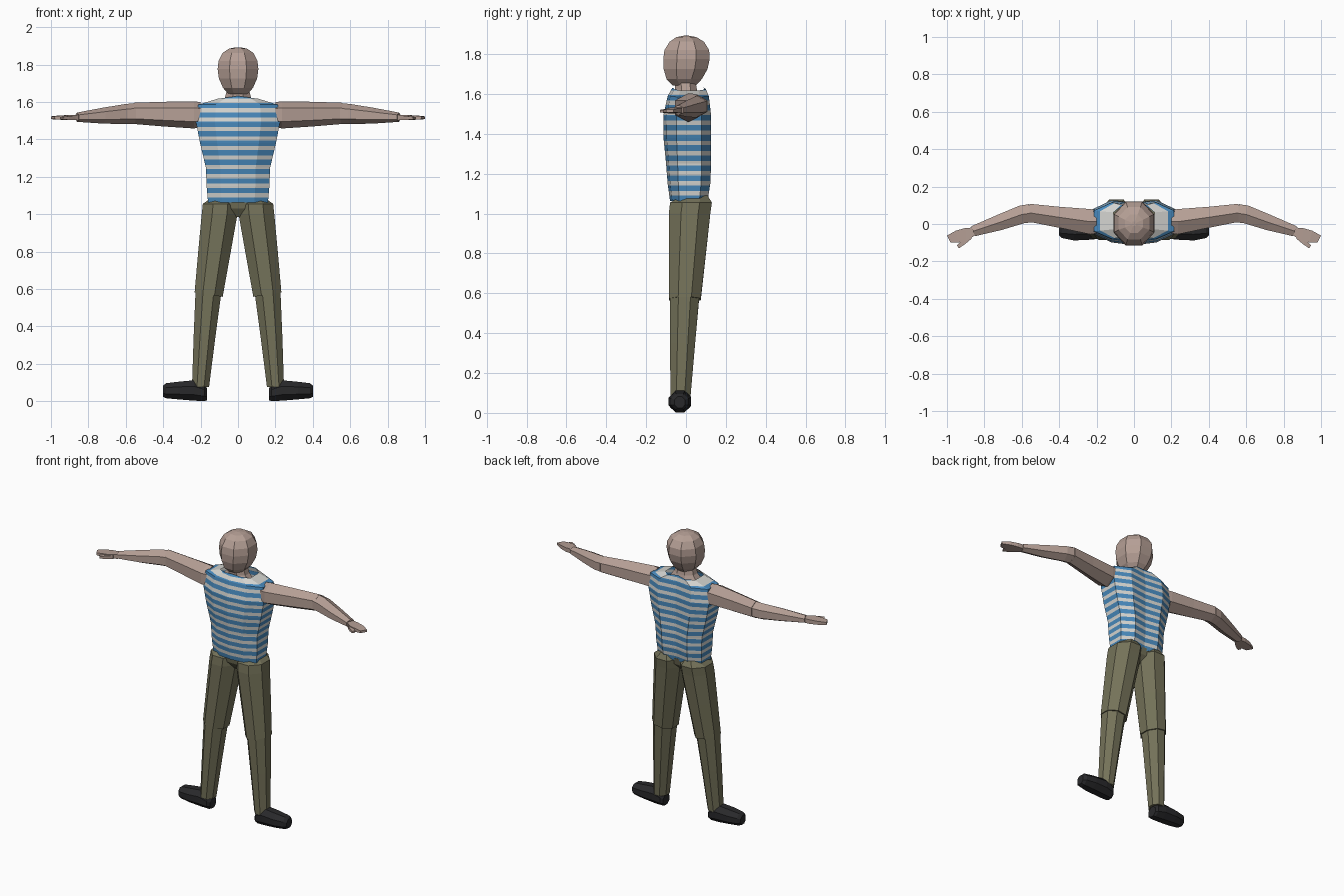
import bpy, bmesh, math
from mathutils import Vector


def material(name, rgb):
    m = bpy.data.materials.new(name)
    m.diffuse_color = (*rgb, 1)
    return m


SKIN = material("skin", (0.46, 0.345, 0.30))
BLUE = material("shirt blue", (0.065, 0.25, 0.50))
WHITE = material("shirt white", (0.66, 0.66, 0.63))
OLIVE = material("trouser olive", (0.175, 0.168, 0.10))
BLACK = material("shoe black", (0.022, 0.022, 0.024))


def loft(name, rings, mats, mirror=False, caps=(True, True)):
    """Skin a list of equal-length point rings with flat quads."""
    bm = bmesh.new()
    rows = [[bm.verts.new(p) for p in r] for r in rings]
    n = len(rows[0])
    for a, b in zip(rows, rows[1:]):
        for i in range(n):
            j = (i + 1) % n
            bm.faces.new((a[i], a[j], b[j], b[i]))
    if caps[0]:
        bm.faces.new(rows[0][::-1])
    if caps[1]:
        bm.faces.new(rows[-1])
    bmesh.ops.recalc_face_normals(bm, faces=bm.faces)
    me = bpy.data.meshes.new(name)
    bm.to_mesh(me)
    bm.free()
    for m in mats:
        me.materials.append(m)
    ob = bpy.data.objects.new(name, me)
    bpy.context.collection.objects.link(ob)
    if mirror:
        ob.modifiers.new("mirror", 'MIRROR').use_mirror_merge = False
    return ob


def ring(c, u, v, n, turn=0.5):
    """Polygon around c with half-axes u and v, sized to its flat sides."""
    k = 1 / math.cos(math.pi / n) if turn else 1
    c, u, v = Vector(c), Vector(u), Vector(v)
    return [c + k * (math.cos(a) * u + math.sin(a) * v)
            for a in (2 * math.pi * (i + turn) / n for i in range(n))]


def level(z, x0, x1, y0, y1, n=8, tilt=0.0):
    """Horizontal ring filling a box; tilt raises its +x side."""
    return ring(((x0 + x1) / 2, (y0 + y1) / 2, z),
                ((x1 - x0) / 2, 0, tilt), (0, (y1 - y0) / 2, 0), n)


def upright(x, y0, y1, z0, z1, n=6, skew=0.0, turn=0.5):
    """Ring across the x axis; skew shifts its +y side along x."""
    return ring((x, (y0 + y1) / 2, (z0 + z1) / 2),
                (skew, (y1 - y0) / 2, 0), (0, 0, (z1 - z0) / 2), n, turn)


# Head and neck
loft("head", [level(z, -w, w, f, b) for z, w, f, b in (
    (1.642, 0.050, -0.065, 0.050), (1.675, 0.080, -0.098, 0.080),
    (1.725, 0.102, -0.112, 0.108), (1.775, 0.109, -0.114, 0.119),
    (1.820, 0.104, -0.108, 0.116), (1.862, 0.082, -0.082, 0.090),
    (1.885, 0.048, -0.048, 0.052), (1.892, 0.012, -0.012, 0.014))], [SKIN])
loft("neck", [level(z, -w, w, f, b) for z, w, f, b in (
    (1.57, 0.11, -0.075, 0.07), (1.622, 0.070, -0.055, 0.055),
    (1.68, 0.055, -0.055, 0.045))], [SKIN])


# Shirt: half outline mirrored round, shoulders dropping away from the collar
def shirt_ring(z, w, f, b, drop=0.0):
    half = [(0, f), (0.55 * w, f * 0.86), (w, f * 0.42),
            (w, b * 0.62), (0.55 * w, b), (0, b * 0.88)]
    pts = half + [(-x, y) for x, y in half[-2:0:-1]]
    return [(x, y, z - drop * abs(x) / w) for x, y in pts]


shirt = loft("shirt", [
    shirt_ring(1.062, 0.160, -0.080, 0.108),
    shirt_ring(1.150, 0.168, -0.092, 0.122),
    shirt_ring(1.250, 0.172, -0.100, 0.126),
    shirt_ring(1.380, 0.203, -0.113, 0.126),
    shirt_ring(1.490, 0.224, -0.114, 0.126),
    shirt_ring(1.590, 0.214, -0.092, 0.115, 0.005),
    shirt_ring(1.632, 0.110, -0.068, 0.100, 0.015)],
    [BLUE, WHITE], caps=(True, False))

# Stripes: cut level lines through the shirt, colour the bands alternately
PERIOD, SHARE, BASE = 0.0505, 0.56, 1.062
bm = bmesh.new()
bm.from_mesh(shirt.data)
for i in range(13):
    for z in (BASE + i * PERIOD, BASE + (i + SHARE) * PERIOD):
        bmesh.ops.bisect_plane(bm, geom=bm.verts[:] + bm.edges[:] + bm.faces[:],
                               plane_co=(0, 0, z), plane_no=(0, 0, 1))
for f in bm.faces:
    phase = ((f.calc_center_median().z - BASE) / PERIOD) % 1
    f.material_index = int(phase > SHARE)
bm.to_mesh(shirt.data)
bm.free()

# Arms: upper and lower segments meeting at a swept-back elbow
loft("upper_arm", [
    upright(0.200, -0.050, 0.075, 1.475, 1.590),
    upright(0.235, -0.055, 0.080, 1.468, 1.594),
    upright(0.400, -0.020, 0.092, 1.478, 1.592),
    upright(0.560, 0.012, 0.108, 1.490, 1.588)], [SKIN], True)
loft("forearm", [
    upright(0.550, 0.010, 0.106, 1.490, 1.586, skew=0.012),
    upright(0.600, 0.004, 0.098, 1.489, 1.582, skew=0.012),
    upright(0.720, -0.032, 0.048, 1.490, 1.564, skew=0.012),
    upright(0.860, -0.065, -0.012, 1.497, 1.540, skew=0.010)], [SKIN], True)

# Hands: flat palm with fingers, and a thumb pointing forward
loft("hand", [
    upright(0.850, -0.060, -0.018, 1.502, 1.532, 4),
    upright(0.900, -0.092, -0.022, 1.503, 1.530, 4, 0.004),
    upright(0.945, -0.098, -0.036, 1.505, 1.528, 4, 0.008),
    upright(0.990, -0.100, -0.062, 1.508, 1.523, 4, 0.010)], [SKIN], True)
loft("thumb", [
    upright(0.870, -0.080, -0.045, 1.504, 1.526, 4),
    upright(0.910, -0.108, -0.082, 1.504, 1.524, 4, 0.006),
    upright(0.942, -0.130, -0.114, 1.508, 1.520, 4, 0.006)], [SKIN], True)

# Trousers: hip block, thighs and shins with a slight step at the knee
loft("hips", [level(z, -w, w, f, b) for z, w, f, b in (
    (0.985, 0.030, -0.030, 0.050), (1.030, 0.090, -0.062, 0.090),
    (1.075, 0.130, -0.070, 0.100))], [OLIVE])
loft("thigh", [
    level(0.570, 0.082, 0.232, -0.086, 0.074, tilt=0.012),
    level(0.800, 0.040, 0.212, -0.086, 0.100, tilt=0.008),
    level(1.000, 0.003, 0.194, -0.086, 0.122),
    level(1.055, 0.000, 0.188, -0.080, 0.130),
    level(1.090, 0.040, 0.140, -0.020, 0.108)], [OLIVE], True)
loft("shin", [
    level(0.075, 0.155, 0.246, -0.078, 0.022),
    level(0.350, 0.120, 0.237, -0.080, 0.046),
    level(0.600, 0.088, 0.226, -0.081, 0.068, tilt=0.012)], [OLIVE], True)

# Shoes: turned outward, low heel and a blunt toe
loft("shoe", [
    upright(0.166, -0.060, 0.005, 0.004, 0.070, 8),
    upright(0.180, -0.078, 0.018, 0.001, 0.088, 8),
    upright(0.235, -0.084, 0.025, 0.003, 0.112, 8),
    upright(0.320, -0.088, 0.024, 0.010, 0.104, 8),
    upright(0.385, -0.075, 0.012, 0.016, 0.096, 8),
    upright(0.402, -0.058, -0.004, 0.024, 0.082, 8)], [BLACK], True)
